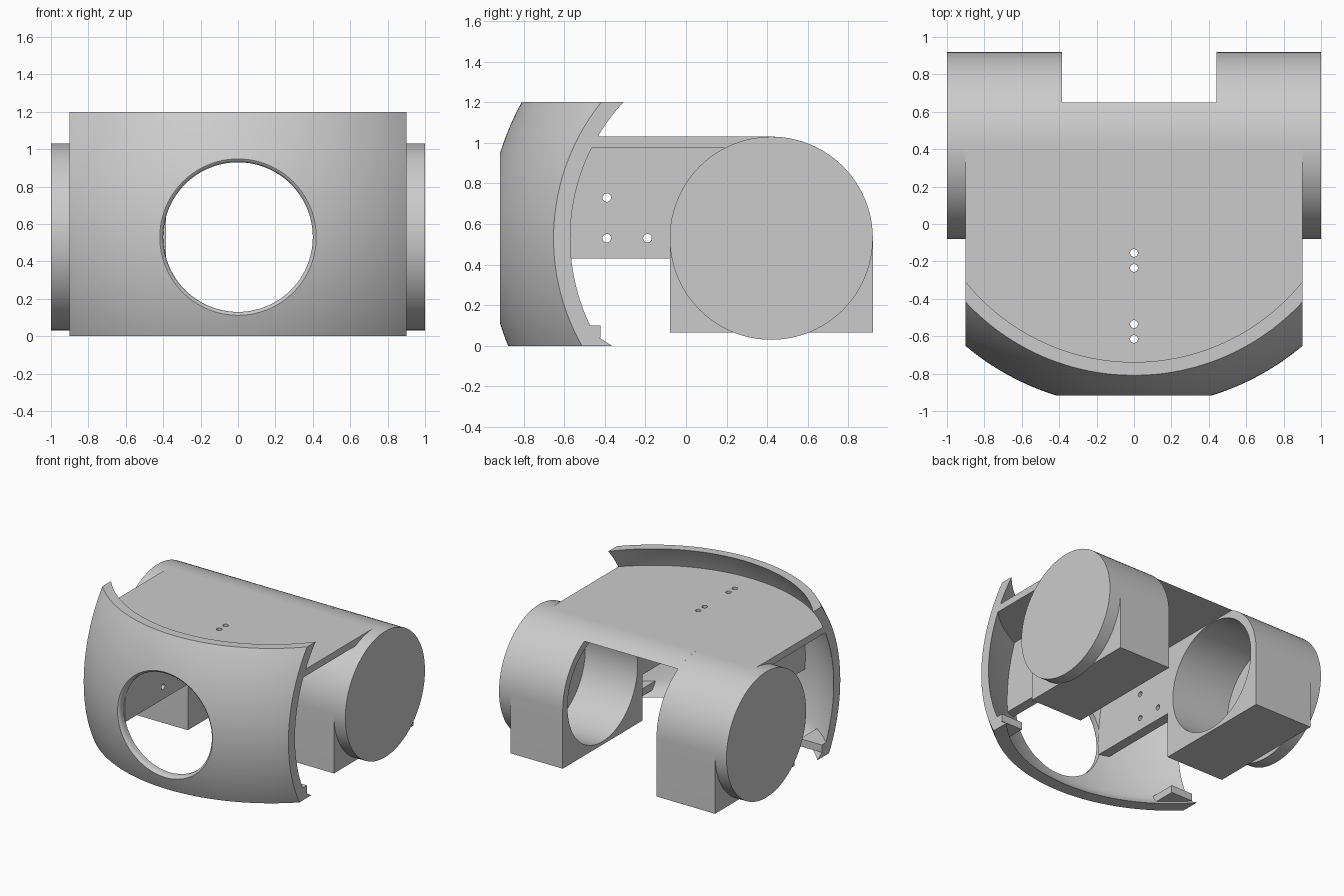
import bpy, bmesh
from math import sin, cos, pi, sqrt, radians
from mathutils import Vector

if "Cube" in bpy.data.objects:
    bpy.data.objects.remove(bpy.data.objects["Cube"])

AXIS_Y, AXIS_Z = 0.42, 0.53      # shared centre of the sphere and the drums
SPHERE_OUT, SPHERE_IN = 1.40, 1.338
DRUM_R, BORE_R = 0.50, 0.44
HALF_W = 0.90
PLATE_LOW, PLATE_TOP = 0.975, 1.03

grey = bpy.data.materials.new("plain_grey")
grey.use_nodes = True
grey.diffuse_color = (0.6, 0.6, 0.6, 1)
grey.node_tree.nodes["Principled BSDF"].inputs["Base Color"].default_value = (0.6, 0.6, 0.6, 1)


def loft(name, rings):
    """Solid from a list of matching closed rings, capped at both ends."""
    bm = bmesh.new()
    loops = [[bm.verts.new(p) for p in ring] for ring in rings]
    n = len(loops[0])
    for a, b in zip(loops, loops[1:]):
        for i in range(n):
            j = (i + 1) % n
            bm.faces.new((a[i], a[j], b[j], b[i]))
    bm.faces.new(loops[0])
    bm.faces.new(loops[-1])
    bmesh.ops.recalc_face_normals(bm, faces=bm.faces)
    mesh = bpy.data.meshes.new(name)
    bm.to_mesh(mesh)
    bm.free()
    obj = bpy.data.objects.new(name, mesh)
    bpy.context.collection.objects.link(obj)
    mesh.materials.append(grey)
    return obj


def extrude_x(name, profile, x0, x1):
    return loft(name, [[(x, y, z) for y, z in profile] for x in (x0, x1)])


def box(name, x0, x1, y0, y1, z0, z1):
    return extrude_x(name, [(y0, z0), (y1, z0), (y1, z1), (y0, z1)], x0, x1)


def arc(r, a0, a1, n):
    """Points in the side plane around the shared centre, angles in degrees."""
    angles = [radians(a0 + (a1 - a0) * i / n) for i in range(n + 1)]
    return [(AXIS_Y + r * cos(a), AXIS_Z + r * sin(a)) for a in angles]


def drum(name, r, x0, x1):
    return extrude_x(name, arc(r, 0, 360, 96)[:-1], x0, x1)


def pin(x, y, z, direction, r=0.021):
    """Small drill along x or z."""
    circle = [(r * cos(t * pi / 12), r * sin(t * pi / 12)) for t in range(24)]
    if direction == "x":
        return loft("drill", [[(x + s, y + a, z + b) for a, b in circle] for s in (-.3, .3)])
    return loft("drill", [[(x + a, y + b, z + s) for a, b in circle] for s in (-.3, .3)])


def ball(r):
    bpy.ops.mesh.primitive_uv_sphere_add(segments=128, ring_count=64, radius=r,
                                         location=(0, AXIS_Y, AXIS_Z))
    return bpy.context.object


def select(obj):
    bpy.ops.object.select_all(action="DESELECT")
    obj.select_set(True)
    bpy.context.view_layer.objects.active = obj


def carve(obj, cutter, operation="DIFFERENCE"):
    cutter.hide_render = True
    mod = obj.modifiers.new("carve", "BOOLEAN")
    mod.operation, mod.solver, mod.object = operation, "EXACT", cutter
    select(obj)
    bpy.ops.object.modifier_apply(modifier=mod.name)
    bpy.data.objects.remove(cutter)


def finish(obj):
    select(obj)
    bpy.ops.object.shade_smooth_by_angle(angle=radians(30))


# Spherical front shell with an inward lip along its bottom edge
def shell_radius(r, z):
    return sqrt(r * r - (z - AXIS_Z) ** 2)


heights = [1.2 * i / 32 for i in range(33)]
section = [(shell_radius(SPHERE_OUT, z), z) for z in heights]
section += [(shell_radius(SPHERE_IN, z), z) for z in reversed(heights) if z > 0.05]
section += [(1.235, 0.04), (1.194, 0)]
turns = [radians(-60 + 120 * i / 96) for i in range(97)]
shell = loft("front_shell", [[(r * sin(t), AXIS_Y - r * cos(t), z) for r, z in section]
                             for t in turns])
carve(shell, box("trim", -HALF_W, HALF_W, -2, 2, -1, 2), "INTERSECT")

# Round opening with a softened outer edge
steps = [(0.40, -0.5), (0.40, -0.893), (0.403, -0.903), (0.409, -0.911), (0.42, -0.917), (0.42, -1.2)]
opening = loft("opening", [[(r * cos(i * pi / 48), y, AXIS_Z + r * sin(i * pi / 48))
                            for i in range(96)] for r, y in steps])
carve(shell, opening)
finish(shell)

# Flat top plate, its front following the shell
plate = box("top_plate", -HALF_W, HALF_W, -1.2, AXIS_Y, PLATE_LOW, PLATE_TOP)
carve(plate, ball(1.35), "INTERSECT")
for y in (-0.155, -0.235, -0.535, -0.615):
    carve(plate, pin(0, y, 1.0, "z"))
finish(plate)

# Rounded rear edge of the plate between the two housings
rear = extrude_x("plate_rear_edge", [(AXIS_Y, PLATE_LOW)] + arc(DRUM_R, 62.8, 90, 12), -0.385, 0.44)
finish(rear)

for side, inner, label in ((-1, 0.385, "right"), (1, 0.44, "left")):
    # Housing: round top, square foot, bored through
    foot = [(AXIS_Y - DRUM_R, 0.065), (AXIS_Y + DRUM_R, 0.065)]
    housing = extrude_x(label + "_housing", foot + arc(DRUM_R, 0, 180, 48),
                        side * inner, side * HALF_W)
    carve(housing, drum("bore", BORE_R, -2, 2))
    finish(housing)

    # Round end cap
    finish(drum(label + "_end_cap", DRUM_R, side * HALF_W, side * 1.0))

    # Upright bracket joining shell, plate and housing
    bracket = box(label + "_bracket", side * inner, side * (inner + 0.08),
                  -1.2, AXIS_Y, 0.43, PLATE_LOW)
    carve(bracket, ball(1.345), "INTERSECT")
    carve(bracket, drum("clearance", 0.497, -2, 2))
    for y, z in ((-0.39, 0.73), (-0.39, 0.53), (-0.19, 0.53)):
        carve(bracket, pin(side * inner, y, z, "x"))
    finish(bracket)

    # Small tab in the lower corner of the shell
    tab = box(label + "_corner_tab", side * 0.71, side * HALF_W, -1.0, -0.42, 0.04, 0.10)
    carve(tab, ball(1.35), "INTERSECT")
    finish(tab)
